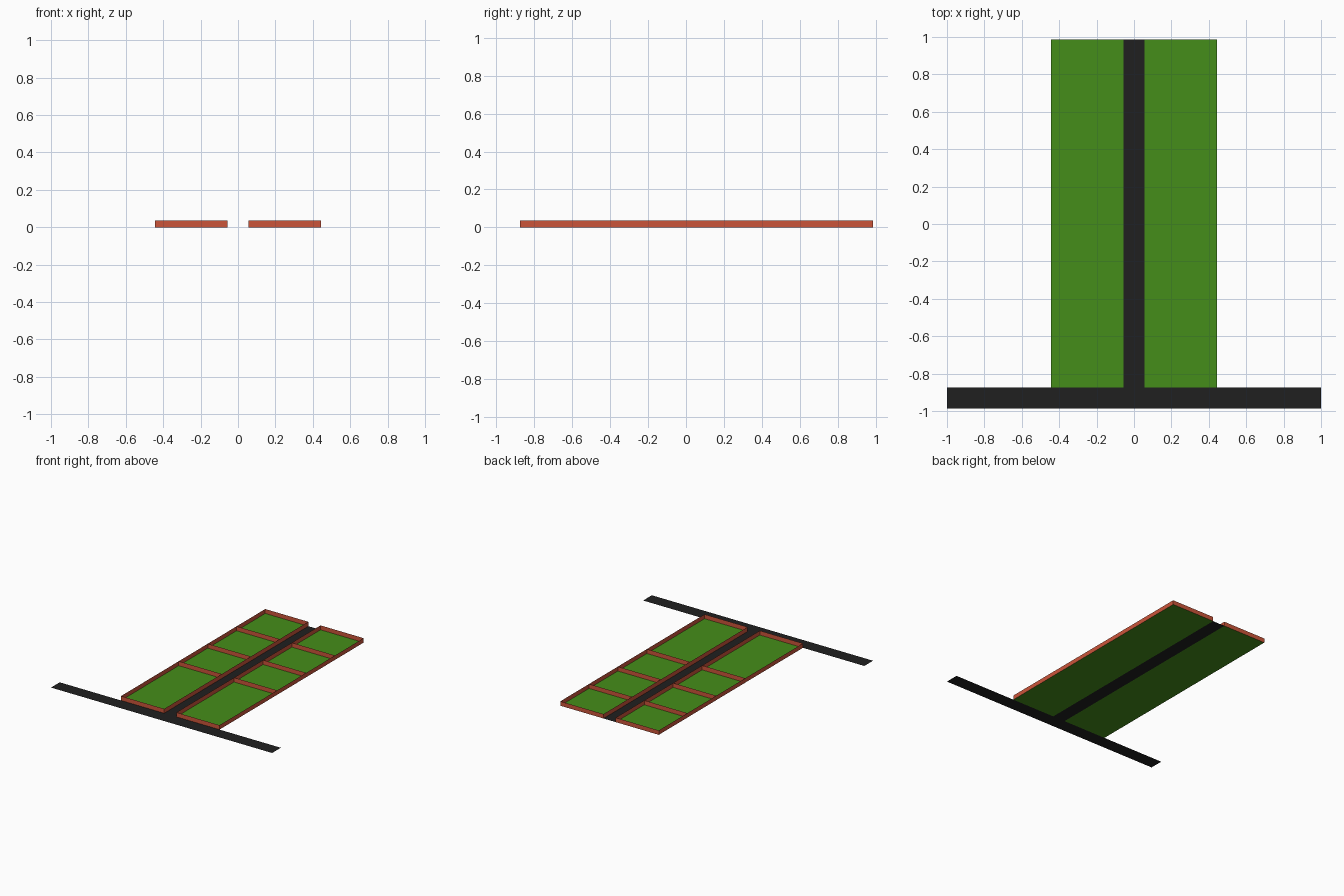
import bpy, bmesh

if "Cube" in bpy.data.objects:
    bpy.data.objects.remove(bpy.data.objects["Cube"])

WALL_T, WALL_H = 0.008, 0.036
X_IN, X_OUT = 0.055, 0.445
ROWS = [-0.875, -0.13, 0.245, 0.617, 0.987]   # plot boundaries along the road


def material(name, rgb):
    m = bpy.data.materials.new(name)
    m.diffuse_color = (*rgb, 1)
    m.use_nodes = True
    m.node_tree.nodes["Principled BSDF"].inputs["Base Color"].default_value = m.diffuse_color
    return m


asphalt = material("asphalt", (0.014, 0.014, 0.014))
grass = material("grass", (0.06, 0.27, 0.01))
brick = material("brick", (0.6, 0.09, 0.042))


def finish(name, bm, mat, mirror=False):
    me = bpy.data.meshes.new(name)
    bm.to_mesh(me)
    bm.free()
    me.materials.append(mat)
    ob = bpy.data.objects.new(name, me)
    bpy.context.collection.objects.link(ob)
    if mirror:
        ob.modifiers.new("Mirror", 'MIRROR').use_mirror_merge = False
    return ob


def strip(bm, x0, x1, ys):
    # row of flat quads sharing their dividing edges
    pairs = [(bm.verts.new((x0, y, 0)), bm.verts.new((x1, y, 0))) for y in ys]
    return [bm.faces.new((a[0], a[1], b[1], b[0])) for a, b in zip(pairs, pairs[1:])]


def sheet(name, x0, x1, y0, y1, mat, mirror=False):
    bm = bmesh.new()
    strip(bm, x0, x1, [y0, y1])
    return finish(name, bm, mat, mirror)


# Roads: crossing street and the lane between the plots
sheet("cross_road", -1, 1, -0.987, -0.875, asphalt)
sheet("main_road", -X_IN, X_IN, -0.875, 0.987, asphalt)

# Lawns on both sides
sheet("plot_lawns", X_IN, X_OUT, ROWS[0], ROWS[-1], grass, mirror=True)

# Low boundary walls: rims of the plots raised to wall height
bm = bmesh.new()
plots = strip(bm, X_IN, X_OUT, ROWS)
rims = bmesh.ops.inset_individual(bm, faces=plots, thickness=WALL_T)["faces"]
bmesh.ops.delete(bm, geom=plots, context='FACES_ONLY')
raised = bmesh.ops.extrude_face_region(bm, geom=rims)["geom"]
bmesh.ops.translate(bm, vec=(0, 0, WALL_H),
                    verts=[g for g in raised if isinstance(g, bmesh.types.BMVert)])
# the lawn closes the underside, so drop any faces left at ground level
low = [f for f in bm.faces if max(v.co.z for v in f.verts) < WALL_H / 2]
bmesh.ops.delete(bm, geom=low, context='FACES')
bmesh.ops.recalc_face_normals(bm, faces=bm.faces)
for f in bm.faces:
    if f.normal.z < -0.5:
        bmesh.ops.reverse_faces(bm, faces=bm.faces)
        break
finish("plot_walls", bm, brick, mirror=True)
